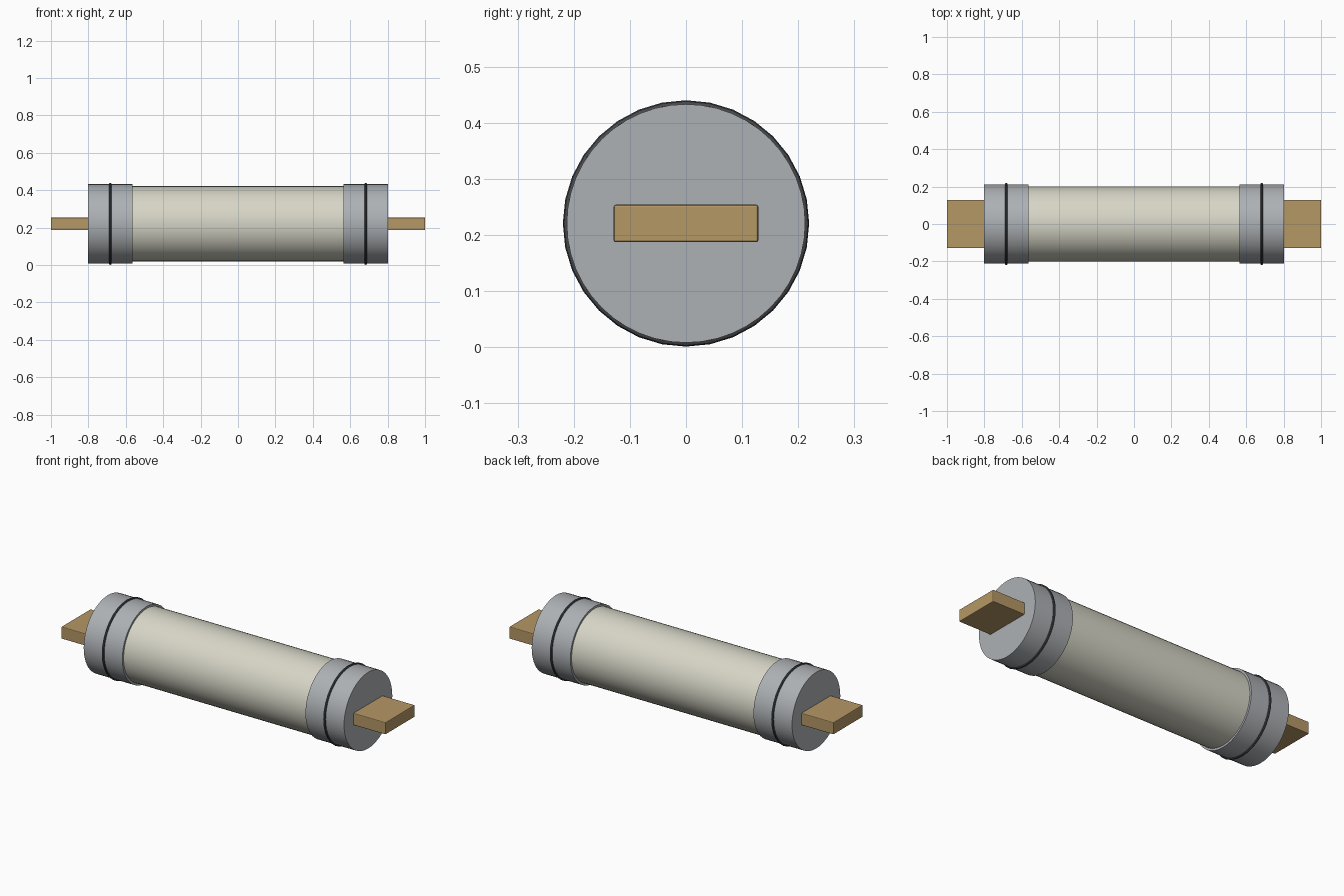
import bpy, math

if "Cube" in bpy.data.objects:
    bpy.data.objects.remove(bpy.data.objects["Cube"])

ZC = 0.2205          # height of the fuse axis
AXIS_X = (0, math.pi / 2, 0)


def material(name, color):
    m = bpy.data.materials.new(name)
    m.diffuse_color = (*color, 1)
    m.use_nodes = True
    m.node_tree.nodes["Principled BSDF"].inputs["Base Color"].default_value = m.diffuse_color
    return m


ceramic = material("ceramic", (0.68, 0.67, 0.57))
metal = material("cap_metal", (0.42, 0.44, 0.46))
dark = material("groove_dark", (0.06, 0.065, 0.07))
brass = material("brass", (0.46, 0.31, 0.13))


def finish(name, mat, smooth=True):
    ob = bpy.context.object
    ob.name = name
    ob.data.materials.append(mat)
    bpy.ops.object.transform_apply(location=False, rotation=True, scale=True)
    if smooth:
        bpy.ops.object.shade_smooth_by_angle(angle=math.radians(35))
    return ob


def cylinder(name, x0, x1, radius, sides, mat):
    bpy.ops.mesh.primitive_cylinder_add(vertices=sides, radius=radius, depth=abs(x1 - x0),
                                        location=((x0 + x1) / 2, 0, ZC), rotation=AXIS_X)
    return finish(name, mat)


# Ceramic tube
cylinder("ceramic_body", -0.6, 0.6, 0.201, 48, ceramic)

for side, s in (("left", -1), ("right", 1)):
    # End cap
    cylinder(side + "_end_cap", s * 0.565, s * 0.803, 0.2125, 48, metal)

    # Crimp ring around the cap
    bpy.ops.mesh.primitive_torus_add(major_radius=0.2125, minor_radius=0.007,
                                     major_segments=32, minor_segments=8,
                                     location=(s * 0.683, 0, ZC), rotation=AXIS_X)
    finish(side + "_crimp_ring", dark)

    # Flat contact blade with softened edges
    bpy.ops.mesh.primitive_cube_add(size=1, location=(s * 0.895, 0, ZC))
    bpy.context.object.scale = (0.21, 0.258, 0.067)
    blade = finish(side + "_contact_blade", brass, smooth=False)
    bevel = blade.modifiers.new("edge_bevel", 'BEVEL')
    bevel.width = 0.004
    bevel.segments = 2
